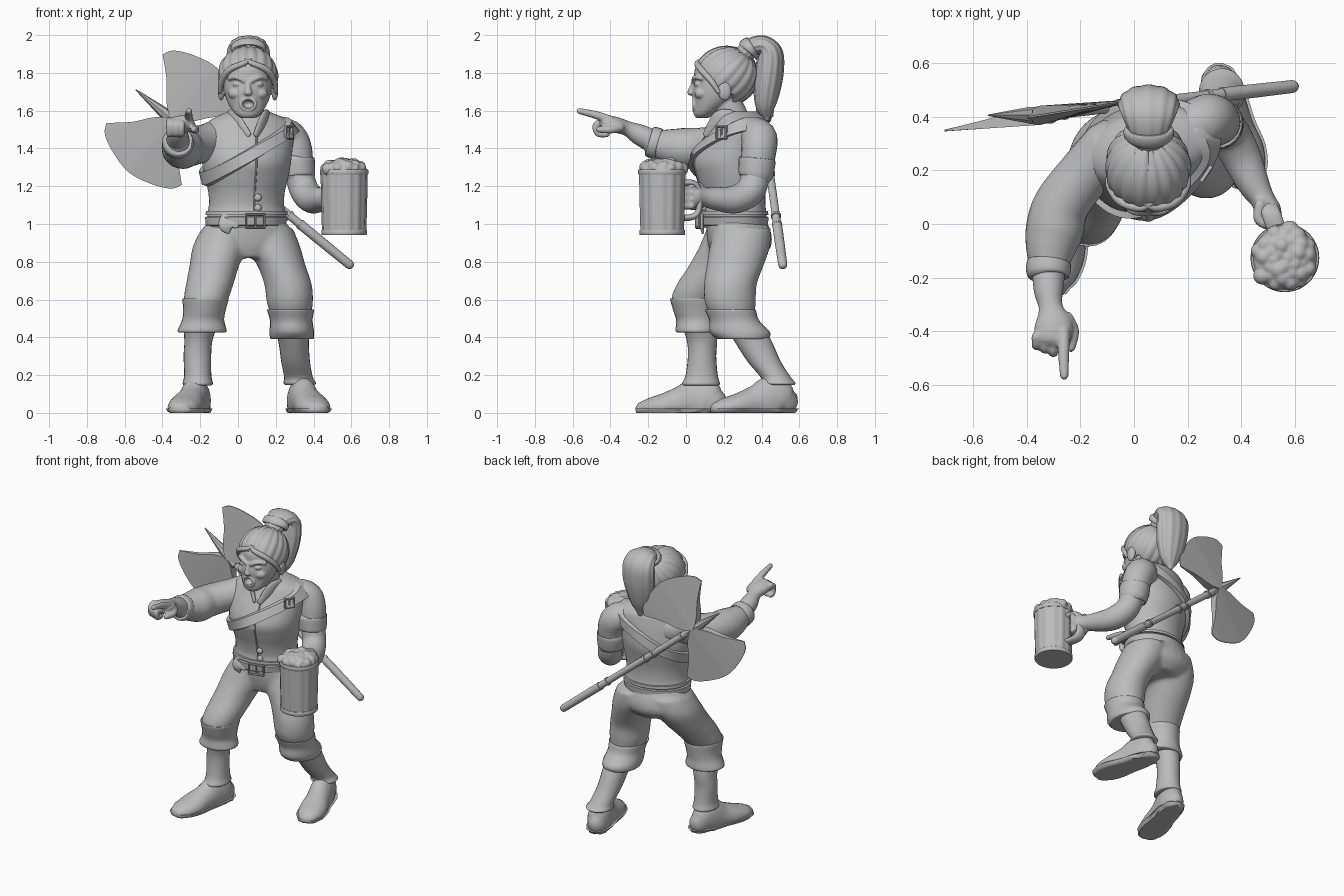
import bpy, bmesh, math, random
from mathutils import Vector, Matrix

if "Cube" in bpy.data.objects:
    bpy.data.objects.remove(bpy.data.objects["Cube"])
random.seed(4)
X, Y, Z = Vector((1, 0, 0)), Vector((0, 1, 0)), Vector((0, 0, 1))

clay = bpy.data.materials.new("plain_grey")
clay.use_nodes = True
clay.diffuse_color = (0.5, 0.5, 0.5, 1)
clay.node_tree.nodes["Principled BSDF"].inputs["Base Color"].default_value = (0.5, 0.5, 0.5, 1)


def finish(name, bm, angle=40):
    bmesh.ops.recalc_face_normals(bm, faces=bm.faces)
    mesh = bpy.data.meshes.new(name)
    bm.to_mesh(mesh)
    bm.free()
    mesh.materials.append(clay)
    ob = bpy.data.objects.new(name, mesh)
    bpy.context.collection.objects.link(ob)
    bpy.ops.object.select_all(action='DESELECT')
    ob.select_set(True)
    bpy.context.view_layer.objects.active = ob
    bpy.ops.object.shade_smooth_by_angle(angle=math.radians(angle))
    return ob


def spline(pts, n=5, closed=False):
    """Catmull-Rom interpolation of rows of numbers."""
    m, out = len(pts), []
    pick = lambda i: pts[i % m] if closed else pts[min(max(i, 0), m - 1)]
    for i in range(m if closed else m - 1):
        a, b, c, d = (pick(i + k) for k in (-1, 0, 1, 2))
        for t in (k / n for k in range(n)):
            out.append([0.5 * (2*q + (r - p)*t + (2*p - 5*q + 4*r - s)*t*t + (3*q - p - 3*r + s)*t**3)
                        for p, q, r, s in zip(a, b, c, d)])
    return out if closed else out + [list(pts[-1])]


def skin(name, rings, closed=False, angle=40):
    bm = bmesh.new()
    rows = [[bm.verts.new(p) for p in ring] for ring in rings]
    k = len(rows[0])
    for i in range(len(rows) - (0 if closed else 1)):
        a, b = rows[i], rows[(i + 1) % len(rows)]
        for j in range(k):
            bm.faces.new((a[j], a[(j + 1) % k], b[(j + 1) % k], b[j]))
    if not closed:
        bm.faces.new(rows[0])
        bm.faces.new(rows[-1])
    return finish(name, bm, angle)


def loft(name, pts, level=False, yaw=0, side=X, n=5, sides=24, closed=False,
         dome=False, flute=0, depth=0, floor=None):
    """Sweep an ellipse along rows of x, y, z, rx, ry."""
    rows = spline([tuple(p) if len(p) == 5 else (*p, p[3]) for p in pts], n, closed)
    m, stations = len(rows), []
    for i, (x, y, z, rx, ry) in enumerate(rows):
        nxt = rows[(i + 1) % m] if closed else rows[min(i + 1, m - 1)]
        prv = rows[i - 1] if closed else rows[max(i - 1, 0)]
        t = (Vector(nxt[:3]) - Vector(prv[:3])).normalized()
        if level:
            u, v = Vector((math.cos(yaw), math.sin(yaw), 0)), Vector((-math.sin(yaw), math.cos(yaw), 0))
        else:
            u = (side - t * side.dot(t)).normalized()
            v = t.cross(u)
        stations.append((Vector((x, y, z)), u * rx, v * ry, t * min(rx, ry)))
    if dome:
        for sign, at in ((-1, 0), (1, -1)):
            c, u, v, t = stations[at]
            extra = [(c + t * sign * math.sin(w), u * math.cos(w), v * math.cos(w), t) for w in (.5, 1, 1.45)]
            stations = extra[::-1] + stations if sign < 0 else stations + extra
    rings = []
    for c, u, v, t in stations:
        ring = []
        for j in range(sides):
            a = 2 * math.pi * j / sides
            p = c + (u * math.cos(a) + v * math.sin(a)) * (1 + depth * math.cos(flute * a))
            if floor:
                p.z = min(max(p.z, floor[0]), floor[1])
            ring.append(p)
        rings.append(ring)
    return skin(name, rings, closed)


def ball(name, c, r):
    bm = bmesh.new()
    bmesh.ops.create_uvsphere(bm, u_segments=24, v_segments=16, radius=1,
                              matrix=Matrix.Translation(c) @ Matrix.Diagonal((*r, 1)))
    return finish(name, bm)


def fuse(name, parts, voxel, rounds=4):
    """Join overlapping parts into one continuous skin."""
    bpy.ops.object.select_all(action='DESELECT')
    for p in parts:
        p.select_set(True)
    bpy.context.view_layer.objects.active = parts[0]
    bpy.ops.object.join()
    ob = parts[0]
    ob.name = name
    mod = ob.modifiers.new("blend", 'REMESH')
    mod.mode, mod.voxel_size, mod.use_smooth_shade = 'VOXEL', voxel, True
    mod = ob.modifiers.new("soften", 'SMOOTH')
    mod.factor, mod.iterations = .5, rounds
    return ob


# vest
YAW = 0.26
vest = [(.04, .255, .98, .2, .162), (.045, .255, 1.05, .21, .168), (.045, .255, 1.1, .202, .163),
        (.045, .25, 1.17, .205, .17), (.045, .245, 1.25, .225, .19), (.045, .245, 1.33, .238, .207),
        (.05, .26, 1.42, .245, .185), (.06, .28, 1.5, .245, .155), (.06, .285, 1.55, .21, .135),
        (.055, .275, 1.595, .11, .1)]
loft("vest", vest, level=True, yaw=YAW, sides=40)
vest_rows = spline(vest)


def on_vest(a, z, off=0):
    for p, q in zip(vest_rows, vest_rows[1:]):
        if p[2] <= z <= q[2]:
            break
    f = (z - p[2]) / (q[2] - p[2])
    x, y, _, rx, ry = (s + (e - s) * f for s, e in zip(p, q))
    u, v = (rx + off) * math.cos(a), (ry + off) * math.sin(a)
    return Vector((x + u * math.cos(YAW) - v * math.sin(YAW), y + u * math.sin(YAW) + v * math.cos(YAW), z))


def band(name, height, half, thick):
    angles = [2 * math.pi * i / 72 for i in range(72)]
    skin(name, [[on_vest(a, height(a) + s * half, o) for s, o in
                 ((-1, -.01), (-.8, thick), (.8, thick), (1, -.01))] for a in angles], closed=True)


def buckle(name, a, z, w, h):
    c, out = on_vest(a, z, .026), (on_vest(a, z, .1) - on_vest(a, z)).normalized()
    across = Z.cross(out).normalized()
    up = out.cross(across)
    corners = [c + across * w * i + up * h * j for i, j in ((-1, -1), (1, -1), (1, 1), (-1, 1))]
    loft(name, [(*p, .009) for p in corners], side=out, n=1, sides=8, closed=True)
    loft(name + "_pin", [(*(c - up * h), .006), (*(c + up * h), .006)], side=out, sides=8)


FRONT = -math.pi / 2
band("belt", lambda a: 1.015, .027, .012)
band("vest_hem", lambda a: 1.058, .012, .01)
band("shoulder_strap", lambda a: 1.385 + .145 * math.cos(a), .042, .024)
buckle("belt_buckle", FRONT, 1.015, .05, .034)
buckle("strap_buckle", -.85, 1.485, .03, .03)
loft("vest_seam", [(*on_vest(FRONT, z), .005) for z in (1.07, 1.17, 1.25, 1.33, 1.42, 1.5)], sides=8)
for z in (1.14, 1.085):
    ball("button", on_vest(FRONT + .08, z, .006), (.02, .014, .02))
for s in (-1, 1):
    loft("collar", [(.055 + s * .1, .24, 1.575, .03, .015), (.06 + s * .08, .17, 1.56, .038, .014),
                    (.075 + s * .02, .105, 1.47, .02, .01)], side=Z, dome=True)
loft("hem_flap", [(-.03, .1, 1.03, .06, .012), (-.06, .085, .99, .045, .012), (-.05, .09, .95, .005, .006)])

# trousers
pelvis = loft("pelvis", [(.045, .26, 1.04, .195, .157), (.045, .28, .95, .235, .172), (.045, .285, .88, .235, .165),
                         (.05, .27, .82, .13, .13)], level=True)
right_thigh = loft("right_thigh", [(-.06, .27, .98, .13, .16), (-.095, .24, .88, .145, .17),
                                   (-.125, .18, .78, .132, .165), (-.15, .1, .68, .126, .15),
                                   (-.17, .05, .6, .118, .13), (-.175, .05, .56, .1, .11)], level=True)
left_thigh = loft("left_thigh", [(.16, .3, .98, .13, .15), (.185, .285, .88, .145, .16),
                                 (.23, .26, .78, .128, .152), (.265, .235, .68, .126, .14),
                                 (.275, .235, .58, .122, .135), (.28, .25, .5, .1, .11)], level=True)
fuse("trousers", [pelvis, right_thigh, left_thigh], .014, 6)

# boots: cuff, shaft, shoe and sole
loft("right_boot_cuff", [(-.172, .05, .6, .108, .12), (-.172, .05, .603, .122, .134), (-.178, .055, .54, .112, .122),
                         (-.185, .06, .49, .112, .112), (-.19, .06, .435, .13, .115), (-.19, .06, .425, .115, .1)],
     level=True)
loft("left_boot_cuff", [(.278, .235, .54, .11, .12), (.278, .235, .545, .124, .134), (.282, .255, .49, .113, .132),
                        (.285, .285, .43, .118, .158), (.286, .3, .395, .115, .14), (.286, .3, .39, .1, .12)],
     level=True)
loft("right_boot_shaft", [(-.2, .07, .46, .09, .09), (-.21, .085, .38, .074, .08), (-.215, .085, .3, .073, .075),
                          (-.213, .083, .2, .072, .085), (-.213, .08, .155, .08, .1), (-.213, .08, .145, .07, .09)],
     level=True)
loft("left_boot_shaft", [(.285, .31, .46, .09, .1), (.295, .36, .37, .08, .098), (.305, .415, .27, .076, .088),
                         (.32, .474, .19, .076, .08), (.327, .49, .158, .086, .09), (.327, .49, .147, .075, .08)],
     level=True)
for name, heel, toe in (("right", (-.205, .145), (-.305, -.225)), ("left", (.32, .525), (.422, .17))):
    # fraction along foot, half width, height
    shape = ((0, .062, .13), (.1, .073, .18), (.25, .076, .19), (.45, .078, .145),
             (.7, .09, .105), (.9, .08, .08), (1, .06, .062))
    for part, grow, base, lid in (("shoe", 0, .012, 1), ("sole", .01, 0, .024)):
        rows = [(heel[0] + (toe[0] - heel[0]) * f, heel[1] + (toe[1] - heel[1]) * f, h * .35, w + grow, h * .65)
                for f, w, h in shape]
        loft(name + "_" + part, rows, dome=True, floor=(base, lid))

# right arm, pointing
loft("right_sleeve", [(-.09, .28, 1.45, .11), (-.185, .185, 1.425, .1), (-.27, .07, 1.405, .104),
                      (-.295, -.02, 1.4, .108), (-.31, -.09, 1.41, .094), (-.318, -.16, 1.425, .072)], dome=True)
loft("right_sleeve_roll", [(-.316, -.14, 1.422, .07), (-.317, -.148, 1.424, .083), (-.32, -.19, 1.437, .08),
                           (-.32, -.2, 1.44, .06)])
palm = loft("palm", [(-.318, -.16, 1.43, .064), (-.318, -.25, 1.475, .055), (-.31, -.31, 1.505, .045, .04),
                     (-.3, -.37, 1.525, .07, .042), (-.3, -.42, 1.535, .07, .04)], dome=True)
fingers = [loft("index", [(-.262, -.4, 1.55, .024), (-.262, -.48, 1.578, .021), (-.26, -.565, 1.598, .016)], dome=True),
           loft("thumb", [(-.25, -.35, 1.51, .024), (-.225, -.4, 1.5, .021), (-.235, -.46, 1.5, .017)], dome=True)]
for i in range(3):
    x = -.3 - i * .031
    fingers.append(loft("curled", [(x, -.42, 1.545, .02), (x, -.475 + i * .012, 1.525, .019),
                                   (x, -.465 + i * .012, 1.48, .018), (x, -.42, 1.475, .016)], dome=True))
fuse("right_hand", [palm] + fingers, .007, 2)

# left arm, carrying
loft("left_sleeve", [(.22, .36, 1.47, .098), (.272, .388, 1.45, .096), (.302, .385, 1.38, .092),
                     (.312, .372, 1.28, .084)], dome=True)
loft("left_sleeve_roll", [(.308, .378, 1.35, .082), (.308, .377, 1.34, .097), (.314, .373, 1.29, .095),
                          (.32, .368, 1.25, .088), (.32, .366, 1.24, .07)])
arm = loft("forearm", [(.32, .37, 1.28, .076), (.35, .345, 1.18, .077), (.395, .26, 1.13, .075),
                       (.445, .15, 1.135, .06), (.48, .09, 1.145, .046, .05), (.5, .05, 1.15, .05, .06)], dome=True)
grip = [loft("grip", [(.47, .07, z, .022), (.465, .02, z, .021), (.5, .0, z, .02), (.535, .03, z, .018)],
             side=Z, dome=True) for z in (1.095, 1.13, 1.165, 1.2)]
fuse("left_forearm", [arm] + grip, .009, 3)

# tankard with foam
MX, MY = .562, -.126
loft("tankard", [(MX, MY, .945, .115), (MX, MY, .97, .116), (MX, MY, 1.12, .12), (MX, MY, 1.27, .123),
                 (MX, MY, 1.285, .122)], level=True, sides=112, flute=14, depth=.016)
for name, z, r in (("bottom_hoop", .955, .121), ("rim", 1.275, .128)):
    loft(name, [(MX, MY, z - .014, r - .003), (MX, MY, z - .01, r), (MX, MY, z + .01, r),
                (MX, MY, z + .014, r - .003)], level=True, sides=48, n=1)
loft("tankard_handle", [(.535, -.03, 1.215, .035, .017), (.51, .04, 1.215, .035, .017), (.5, .07, 1.17, .035, .017),
                        (.5, .07, 1.08, .035, .017), (.51, .04, 1.04, .035, .017), (.535, -.03, 1.03, .035, .017)])
foam = [ball("foam_base", (MX, MY, 1.285), (.12, .12, .045))]
for i in range(34):
    a, q = i * 2.4, math.sqrt((i + .5) / 34)
    r = random.uniform(.022, .036)
    foam.append(ball("bubble", (MX + .108 * q * math.cos(a), MY + .108 * q * math.sin(a), 1.325 - .035 * q * q),
                     (r, r, r)))
fuse("foam", foam, .007, 2)

# head
skull = loft("skull", [(.052, .085, 1.56, .035, .03), (.052, .1, 1.585, .07, .06), (.052, .14, 1.64, .105, .1),
                       (.052, .17, 1.7, .124, .138), (.052, .19, 1.76, .132, .148), (.052, .2, 1.83, .132, .15),
                       (.052, .21, 1.9, .09, .1)], level=True, sides=32)
bits = [loft("neck", [(.055, .27, 1.5, .09), (.052, .2, 1.67, .082)]),
        loft("nose", [(.053, .05, 1.765, .012), (.053, .03, 1.715, .016), (.053, .024, 1.696, .024, .017)], dome=True),
        loft("lips", [(.053 + .037 * math.cos(a), .043, 1.635 + .03 * math.sin(a), .01)
                      for a in (k * math.pi / 4 for k in range(8))], side=Y, closed=True, sides=10)]
for s in (-1, 1):
    bits += [loft("brow", [(.053 + s * .018, .041, 1.757, .013), (.053 + s * .06, .049, 1.777, .013),
                           (.053 + s * .1, .083, 1.77, .01)], side=Z, dome=True),
             ball("eye", (.053 + s * .055, .06, 1.74), (.027, .018, .012)),
             ball("cheek", (.053 + s * .065, .08, 1.69), (.04, .035, .03)),
             ball("ear", (.053 + s * .142, .205, 1.705), (.018, .036, .052))]
head = fuse("head", [skull] + bits, .006, 2)
mouth = ball("mouth_cutter", (.053, .04, 1.635), (.03, .04, .023))
mouth.hide_render = True
mouth.hide_set(True)
cut = head.modifiers.new("mouth", 'BOOLEAN')
cut.operation, cut.object = 'DIFFERENCE', mouth

# hair cap, open over the face, combed back towards the tie
bm = bmesh.new()
core = Vector((.052, .213, 1.783))
bmesh.ops.create_uvsphere(bm, u_segments=96, v_segments=56, radius=1,
                          matrix=Matrix.Translation(core) @ Matrix.Diagonal((.148, .16, .148, 1)))
back = Vector((0, .68, .73))
for v in bm.verts:
    out = v.co - core
    comb = math.atan2(out.dot(back.cross(X)), out.x)
    v.co += out * (.022 * math.cos(18 * comb) + .012 * math.cos(7 * comb))
gone = [f for f in bm.faces if (c := f.calc_center_median()).z < 1.645
        or (c.y < .175 and c.z < 1.85 - (c.y - .05) * 1.1) or (c.y < .25 and c.z < 1.69)]
bmesh.ops.delete(bm, geom=gone, context='FACES')
hair = finish("hair_cap", bm, 60)
thick = hair.modifiers.new("thickness", 'SOLIDIFY')
thick.thickness, thick.offset = .018, 0
for name, s in (("right_fringe", -1), ("left_fringe", 1)):
    loft(name, [(.053 + s * .148, .172, 1.7, .011), (.053 + s * .14, .135, 1.755, .016),
                (.053 + s * .1, .082, 1.815, .017), (.053 + s * .03, .06, 1.848, .015),
                (.053 - s * .015, .078, 1.868, .008)], side=Y, dome=True, sides=14)
loft("ponytail", [(.055, .31, 1.9, .06, .05), (.055, .355, 1.938, .078, .05), (.055, .41, 1.945, .1, .052),
                  (.055, .445, 1.9, .112, .068), (.055, .442, 1.81, .112, .074), (.055, .428, 1.71, .095, .07),
                  (.055, .42, 1.62, .065, .05), (.055, .425, 1.56, .02, .018)],
     sides=72, flute=12, depth=.025, dome=True)
loft("hair_tie", [(.055, .325, 1.915, .085, .058), (.055, .33, 1.92, .093, .064), (.055, .35, 1.935, .093, .062),
                  (.055, .356, 1.939, .085, .055)], n=2)

# double axe slung on the back
end, hub = Vector((.59, .512, .785)), Vector((-.348, .405, 1.553))
d = Vector((hub.x - end.x, 0, hub.z - end.z)).normalized()
n = Vector((d.z, 0, -d.x))
along = lambda f: end.lerp(hub, f)
loft("axe_handle", [(*along(f), r) for f, r in ((0, .024), (.25, .026), (.3, .022), (.5, .021), (.9, .021), (1, .024))],
     side=Y, dome=True)
for f in (.27, .33, .62, .68, .9):
    loft("handle_ring", [(*along(f), .027), (*along(f + .012), .027)], side=Y, n=1)
loft("axe_spike", [(*(hub - d * .06), .03), (*(hub + d * .06), .03), (*(hub + d * .25), .003)], side=Y, n=1, sides=8)
half = [(.258, .235, .256, .233), (.225, .288, .155, .142), (.125, .336, .08, .05)]
pairs = spline(half + [(0, .362, 0, 0)] + [(-a, b, -c, e) for a, b, c, e in half[::-1]])
for name, s in (("upper_blade", 1), ("lower_blade", -1)):
    rings = []
    for uo, vo, ui, vi in pairs:
        ring = []
        for u, v, t in ((ui, vi, 1), (uo, vo, 1), (uo, vo, -1), (ui, vi, -1)):
            p = hub + d * u + n * v * s
            p.y += .16 * (p.x - hub.x) + t * (.003 + .033 * max(0, 1 - math.hypot(u, v) / .35))
            ring.append(p)
        rings.append(ring)
    skin(name, rings, angle=30)
